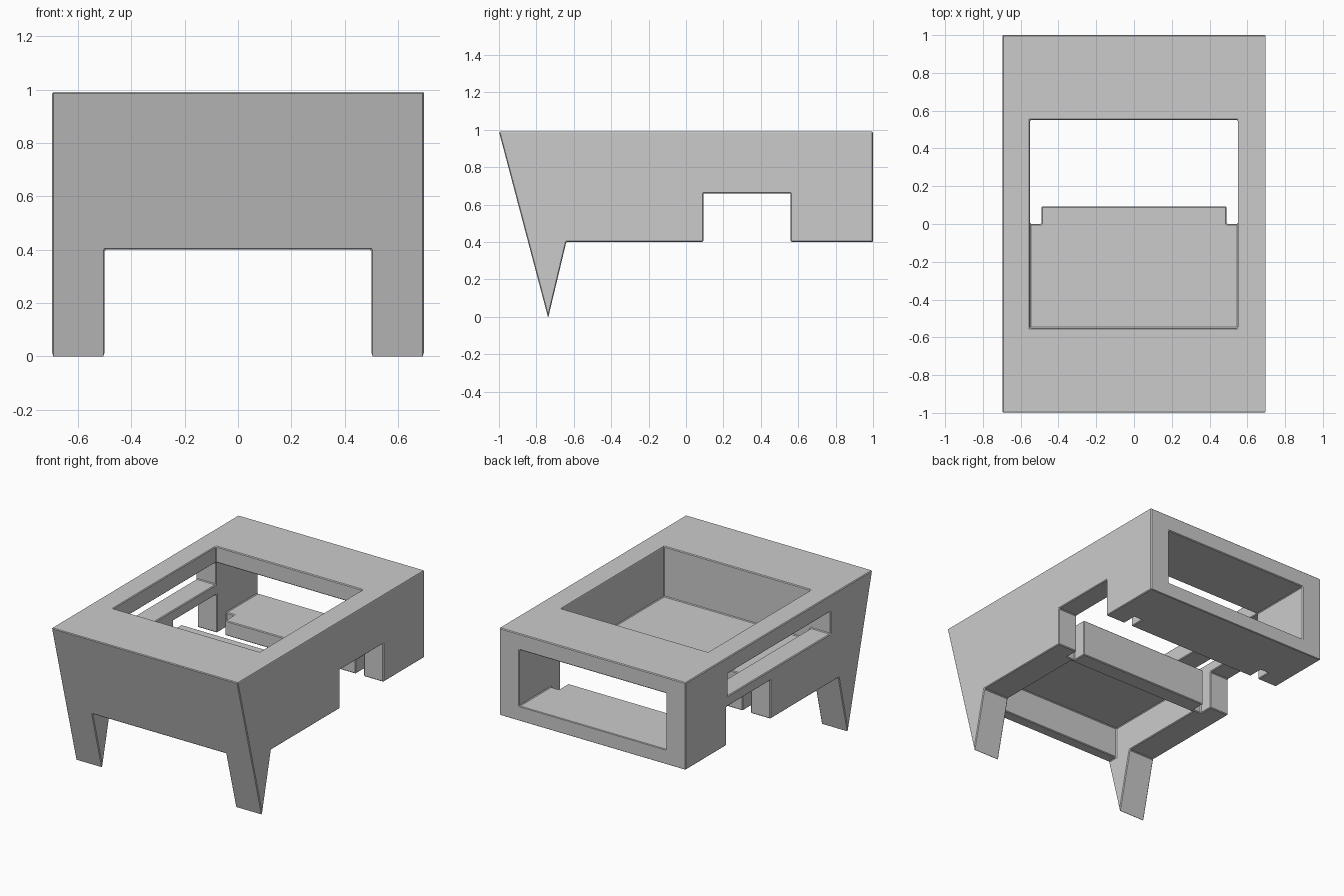
import bpy
import bmesh

if "Cube" in bpy.data.objects:
    bpy.data.objects.remove(bpy.data.objects["Cube"], do_unlink=True)

HALF_WIDTH = 0.697

# Single plain grey
grey = bpy.data.materials.new("light_grey")
grey.use_nodes = True
colour = (0.6, 0.6, 0.6, 1.0)
grey.diffuse_color = colour
grey.node_tree.nodes["Principled BSDF"].inputs["Base Color"].default_value = colour


def extrude_profile(name, points, x0, x1):
    """Prism made from a (y, z) outline extruded along x."""
    bm = bmesh.new()
    face = bm.faces.new([bm.verts.new((x0, y, z)) for y, z in points])
    moved = bmesh.ops.extrude_face_region(bm, geom=[face])["geom"]
    verts = [v for v in moved if isinstance(v, bmesh.types.BMVert)]
    bmesh.ops.translate(bm, verts=verts, vec=(x1 - x0, 0, 0))
    bmesh.ops.recalc_face_normals(bm, faces=bm.faces)
    mesh = bpy.data.meshes.new(name)
    bm.to_mesh(mesh)
    bm.free()
    obj = bpy.data.objects.new(name, mesh)
    bpy.context.collection.objects.link(obj)
    return obj


def cut(name, x, y, z):
    """Subtract a box, given as ranges, from the body."""
    outline = [(y[0], z[0]), (y[1], z[0]), (y[1], z[1]), (y[0], z[1])]
    cutter = extrude_profile(name, outline, x[0], x[1])
    mod = body.modifiers.new(name, "BOOLEAN")
    mod.operation = "DIFFERENCE"
    mod.solver = "EXACT"
    mod.object = cutter
    bpy.context.view_layer.objects.active = body
    bpy.ops.object.modifier_apply(modifier=name)
    bpy.data.objects.remove(cutter, do_unlink=True)


# Body: raked front, pointed legs and a flat underside
side = [(-1, 0.99), (-0.737, -0.006), (-0.64, 0.4), (1, 0.4), (1, 0.99)]
body = extrude_profile("body_shell", side, -HALF_WIDTH, HALF_WIDTH)
body.data.materials.append(grey)

# Gap between the legs and the hollow under the floor
cut("leg_gap", (-0.5, 0.5), (-1.2, -0.6), (-0.2, 0.4))
cut("underside_recess", (-0.5, 0.5), (-0.77, -0.02), (0.3, 0.61))

# Well in the top, back opening and the open slot across the sides
cut("top_well", (-0.55, 0.55), (-0.55, 0.55), (0.65, 1.2))
cut("back_opening", (-0.55, 0.55), (0.5, 1.2), (0.5, 0.88))
cut("cross_slot", (-0.9, 0.9), (0.093, 0.56), (0.2, 0.66))

# Corner notches in the floor edges on both sides
for sign in (-1, 1):
    x = sorted((0.49 * sign, 0.55 * sign))
    cut("floor_notch", x, (0.0, 0.3), (0.2, 0.7))
    cut("shelf_notch", x, (0.4, 0.66), (0.2, 0.6))

# Long window in one side only
cut("side_window", (-0.9, -0.4), (-0.55, 0.55), (0.73, 0.88))

# Small chamfer on every edge
bevel = body.modifiers.new("chamfer", "BEVEL")
bevel.width = 0.006
bevel.segments = 1
bevel.limit_method = "ANGLE"
bevel.angle_limit = 0.5
